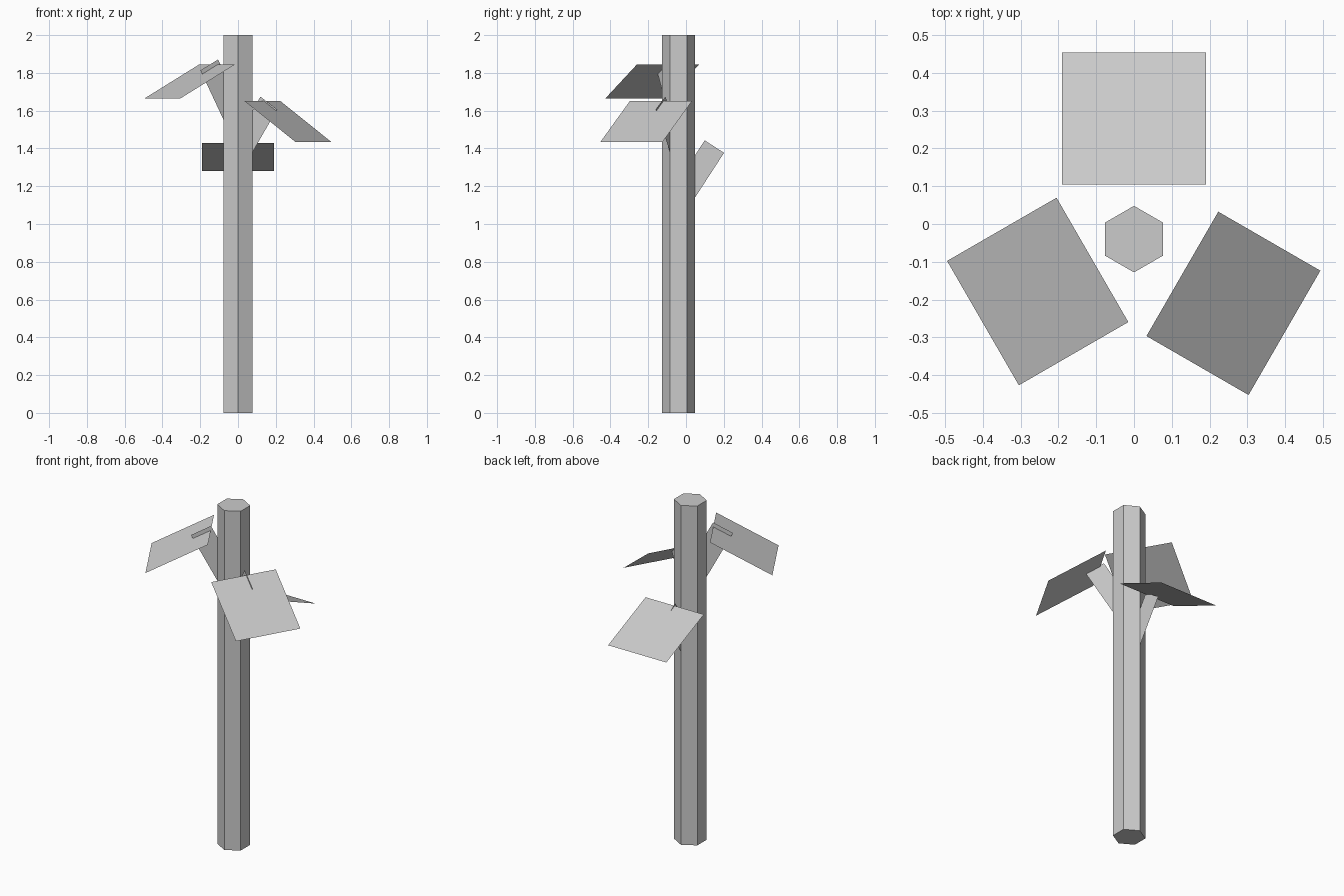
import bpy, math
from mathutils import Vector

if "Cube" in bpy.data.objects:
    bpy.data.objects.remove(bpy.data.objects["Cube"])

AXIS_Y = -0.04  # trunk centre line


def flat_quad(name, corners):
    mesh = bpy.data.meshes.new(name)
    mesh.from_pydata([tuple(c) for c in corners], [], [range(4)])
    obj = bpy.data.objects.new(name, mesh)
    bpy.context.collection.objects.link(obj)
    return obj


# six-sided trunk
bpy.ops.mesh.primitive_cylinder_add(vertices=6, radius=0.088, depth=2,
                                    location=(0, AXIS_Y, 1))
bpy.context.object.name = "post"


def branch(name, heading, inner, z, tilt, top_r, top_z, arm_tilt):
    """Square panel sloping outward, with a flat arm in the radial plane."""
    h, t, a = (math.radians(v) for v in (heading, tilt, arm_tilt))
    out = Vector((math.cos(h), math.sin(h), 0))
    side = Vector((-out.y, out.x, 0))
    up = Vector((0, 0, 1))

    # square panel
    start = Vector((*inner, z))
    slope = (out * math.cos(t) - up * math.sin(t)) * 0.38
    w = side * 0.19
    flat_quad(name + "_panel", [start - w, start - w + slope,
                                start + w + slope, start + w])

    # support arm running down into the post
    top = Vector((0, AXIS_Y, 0)) + out * top_r + up * top_z
    across = (out * math.cos(a) - up * math.sin(a)) * 0.122
    down = (-out * math.sin(a) - up * math.cos(a)) * 0.36
    flat_quad(name + "_arm", [top, top + across, top + across + down, top + down])


branch("back", 90, (0, 0.105), 1.43, 23.2, 0.139, 1.443, 33)
branch("left", 210, (-0.11, -0.095), 1.845, 28.3, 0.122, 1.871, 28.3)
branch("right", -30, (0.128, -0.132), 1.652, 34.8, 0.137, 1.674, 33.5)
